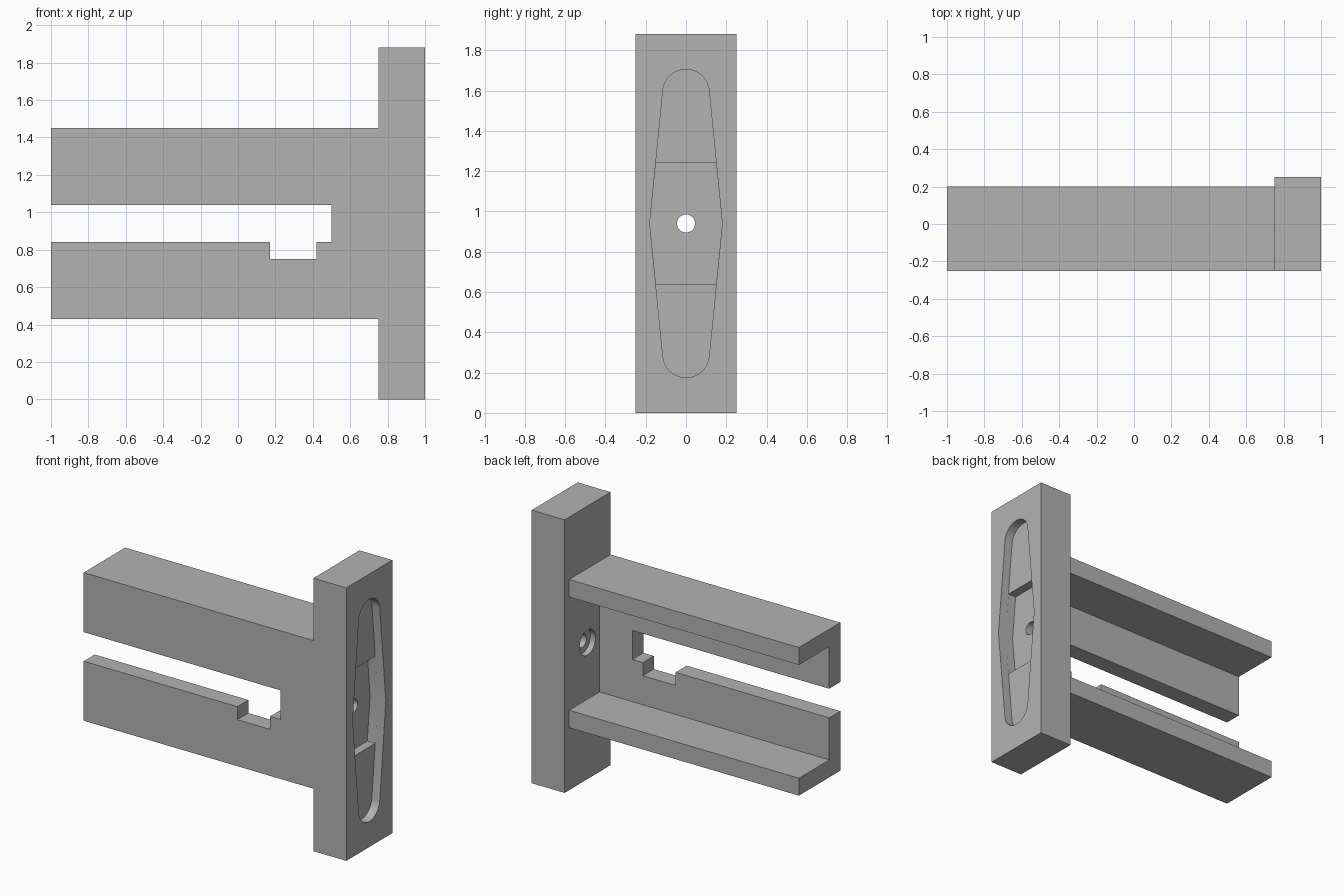
import bpy, bmesh, math

if "Cube" in bpy.data.objects:
    bpy.data.objects.remove(bpy.data.objects["Cube"], do_unlink=True)

grey = bpy.data.materials.new("plain grey")
grey.use_nodes = True
grey.diffuse_color = (0.45, 0.45, 0.45, 1)
grey.node_tree.nodes["Principled BSDF"].inputs["Base Color"].default_value = (0.45, 0.45, 0.45, 1)


def prism(name, points, axis, start, end):
    """Extrude an outline: (x, z) along y, or (y, z) along x."""
    bm = bmesh.new()
    place = (lambda a, b, d: (a, d, b)) if axis == "y" else (lambda a, b, d: (d, a, b))
    face = bm.faces.new([bm.verts.new(place(a, b, start)) for a, b in points])
    moved = bmesh.ops.extrude_face_region(bm, geom=[face])["geom"]
    shift = (0, end - start, 0) if axis == "y" else (end - start, 0, 0)
    bmesh.ops.translate(bm, vec=shift, verts=[v for v in moved if isinstance(v, bmesh.types.BMVert)])
    bmesh.ops.recalc_face_normals(bm, faces=bm.faces)
    mesh = bpy.data.meshes.new(name)
    bm.to_mesh(mesh)
    bm.free()
    mesh.materials.append(grey)
    obj = bpy.data.objects.new(name, mesh)
    bpy.context.collection.objects.link(obj)
    return obj


def rect(a0, a1, b0, b1):
    return [(a0, b0), (a1, b0), (a1, b1), (a0, b1)]


def arc(centre, radius, first, last, count):
    angles = [math.radians(first + (last - first) * i / count) for i in range(count + 1)]
    return [(radius * math.cos(t), centre + radius * math.sin(t)) for t in angles]


def combine(target, other, operation):
    mod = target.modifiers.new(operation.lower(), "BOOLEAN")
    mod.operation, mod.object, mod.solver = operation, other, "EXACT"
    bpy.context.view_layer.objects.active = target
    bpy.ops.object.modifier_apply(modifier=mod.name)
    bpy.data.objects.remove(other, do_unlink=True)


MID, HEIGHT = 0.94, 1.88
LOW, HIGH, WALL = 0.43, 1.45, 0.12

# Upright post
bracket = prism("bracket", rect(-0.25, 0.25, 0, HEIGHT), "x", 0.75, 1.0)

# Front web with open slot and notch
web = [(-1, LOW), (0.8, LOW), (0.8, HIGH), (-1, HIGH), (-1, 1.04), (0.5, 1.04),
       (0.5, 0.84), (0.42, 0.84), (0.42, 0.75), (0.17, 0.75), (0.17, 0.84), (-1, 0.84)]
combine(bracket, prism("front_web", web, "y", -0.25, -0.13), "UNION")

# Top and bottom flanges
for z in (LOW, HIGH - WALL):
    combine(bracket, prism("flange", rect(-0.25, 0.2, z, z + WALL), "x", -1, 0.8), "UNION")

# Tapered recess in the outer face, deeper in the middle
R = 0.115


def outline(upper, lower):
    return [(0.18, MID)] + upper + [(-0.18, MID)] + lower


recess = outline(arc(1.59, R, 6, 174, 20), arc(0.29, R, 186, 354, 20))
combine(bracket, prism("recess_cutter", recess, "x", 0.94, 1.1), "DIFFERENCE")
half = 0.15
deep = outline([(half, 1.24), (-half, 1.24)], [(-half, 0.64), (half, 0.64)])
combine(bracket, prism("deep_cutter", deep, "x", 0.88, 0.96), "DIFFERENCE")

# Bolt hole with counterbore on the inner face
for radius, start, end in ((0.045, 0.7, 1.1), (0.087, 0.7, 0.79)):
    circle = arc(MID, radius, 0, 350, 35)
    combine(bracket, prism("hole_cutter", circle, "x", start, end), "DIFFERENCE")

bpy.ops.object.select_all(action="DESELECT")
bracket.select_set(True)
bpy.context.view_layer.objects.active = bracket
bpy.ops.object.shade_smooth_by_angle(angle=math.radians(25))
